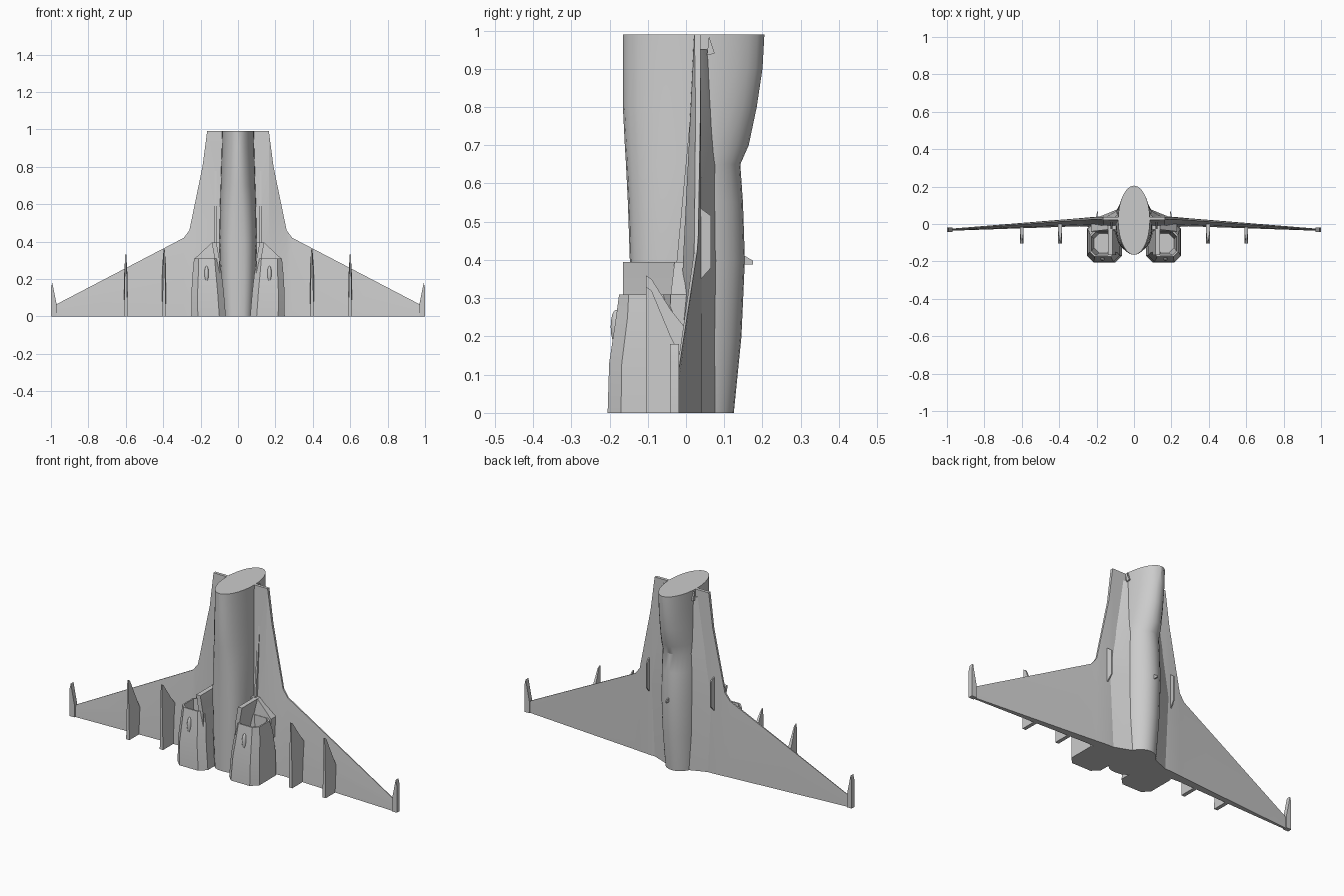
import bpy, bmesh, math

cube = bpy.data.objects.get("Cube")
if cube:
    bpy.data.objects.remove(cube, do_unlink=True)

grey = bpy.data.materials.new("airframe grey")
grey.use_nodes = True
grey.diffuse_color = (0.6, 0.6, 0.6, 1)
grey.node_tree.nodes["Principled BSDF"].inputs["Base Color"].default_value = (0.6, 0.6, 0.6, 1)


def finish(obj, mirror, angle):
    obj.data.materials.append(grey)
    bpy.ops.object.select_all(action="DESELECT")
    obj.select_set(True)
    bpy.context.view_layer.objects.active = obj
    bpy.ops.object.shade_smooth_by_angle(angle=math.radians(angle))
    if mirror:
        obj.modifiers.new("mirror", "MIRROR").use_mirror_merge = False
    return obj


def loft(name, rings, mirror=True, angle=25):
    """Skin a list of equal-length point rings and cap both ends."""
    bm = bmesh.new()
    loops = [[bm.verts.new(p) for p in ring] for ring in rings]
    n = len(loops[0])
    for a, b in zip(loops, loops[1:]):
        for i in range(n):
            j = (i + 1) % n
            bm.faces.new((a[i], a[j], b[j], b[i]))
    bm.faces.new(loops[0])
    bm.faces.new(loops[-1])
    bmesh.ops.recalc_face_normals(bm, faces=bm.faces)
    mesh = bpy.data.meshes.new(name)
    bm.to_mesh(mesh)
    bm.free()
    obj = bpy.data.objects.new(name, mesh)
    bpy.context.collection.objects.link(obj)
    return finish(obj, mirror, angle)


def plate(name, profile, x, half, lean=0, mirror=True):
    """Upright plate: a (y, z) profile extruded across x, optionally leaning."""
    y0 = profile[0][0]
    rings = [[(x + s * half + lean * (y - y0), y, z) for y, z in profile] for s in (-1, 1)]
    return loft(name, rings, mirror)


def body_ring(z, half, top, bottom, mid, boxy):
    """Egg-shaped section: elliptical back, squarer belly."""
    ring = []
    for i in range(28):
        a = 2 * math.pi * i / 28
        c, s = math.cos(a), math.sin(a)
        e = 2 / boxy if s < 0 else 1
        x = half * math.copysign(abs(c) ** e, c)
        y = mid + (top - mid if s > 0 else mid - bottom) * math.copysign(abs(s) ** e, s)
        ring.append((x, y, z))
    return ring


# Fuselage with the canopy fairing at the upper end
loft("fuselage", [body_ring(*r) for r in (
    (0, .085, .125, -.14, .02, 3),
    (.2, .095, .145, -.143, .02, 3),
    (.4, .1, .154, -.147, .02, 2.8),
    (.55, .098, .149, -.152, .02, 2.5),
    (.65, .095, .142, -.157, .02, 2.3),
    (.7, .093, .164, -.16, .02, 2.2),
    (.8, .09, .185, -.165, .02, 2.1),
    (.9, .087, .2, -.165, .02, 2),
    (.99, .085, .205, -.165, .02, 2))], mirror=False)

# Wing with the long root extension: x, leading edge z, upper y, lower y, edge thickness
wing = []
for x, le, up, low, edge in (
        (.03, .99, .04, -.02, .02),
        (.165, .99, .04, -.02, .018),
        (.19, .8, .04, -.018, .015),
        (.26, .46, .034, -.014, .012),
        (.29, .42, .031, -.012, .01),
        (.98, .06, -.025, -.036, .006)):
    mid = (up + low) / 2
    wing.append([(x, up - .002, le), (x, up, le * .6), (x, up, 0),
                 (x, low, 0), (x, low * .6 + mid * .4, le * .4), (x, up - edge, le)])
loft("wing", wing, angle=15)

# Wing tip rail with its forward spike
tip = [(.97, .065), (.993, .18), (1, .15), (1, 0), (.97, 0)]
loft("wing_tip_rail", [[(x, y, z) for x, z in tip] for y in (-.042, -.018)])

# Blended shoulder between the spine and the wing
loft("shoulder_fairing", [[(.04, .02, z), (.05, y, z), (.085, y - .015, z), (w, .037, z), (w, .02, z)]
                          for z, y, w in ((0, .085, .17), (.4, .095, .19), (.65, .09, .15), (.95, .07, .1))])


def nacelle_ring(z, x0, x1, y0, y1, c):
    return [(x0 + c, y0, z), (x1 - c, y0, z), (x1, y0 + c, z), (x1, y1 - c, z),
            (x1 - c, y1, z), (x0 + c, y1, z), (x0, y1 - c, z), (x0, y0 + c, z)]


# Engine nacelle with an open intake duct
loft("nacelle", [nacelle_ring(*r) for r in (
    (0, .065, .25, -.205, .01, .035),
    (.13, .076, .249, -.201, .005, .033),
    (.25, .09, .241, -.183, -.01, .03),
    (.31, .1, .235, -.175, -.035, .025),
    (.31, .108, .227, -.167, -.043, .022),
    (.12, .115, .215, -.155, -.05, .03))])

# Intake splitter, upper ramp and blister
loft("intake_splitter", [[(a, -.165, z), (b, -.165, z), (b, -.03, z), (a, -.03, z)]
                         for z, a, b in ((.2, .095, .112), (.31, .1, .125), (.395, .115, .14))])
loft("intake_ramp", [[(.1, y, z), (x, y, z), (x, .01, z), (.1, .01, z)]
                     for z, x, y in ((.2, .23, -.045), (.31, .23, -.04), (.395, .14, -.03))])
bpy.ops.mesh.primitive_uv_sphere_add(segments=12, ring_count=8)
blister = bpy.context.object
blister.name = "nacelle_blister"
for v in blister.data.vertices:
    v.co = (.168 + .012 * v.co.x, -.183 + .014 * v.co.y, .225 + .045 * v.co.z)
finish(blister, True, 40)

# Underwing pylons, raked forward
for name, x, top, root in (("inner_pylon", .395, .36, .27), ("outer_pylon", .6, .33, .2)):
    out = [(-.105, 0), (-.105, top), (-.09, top - .01), (-.04, root), (0 if x < .5 else -.015, root - .05),
           (0 if x < .5 else -.015, 0)]
    loft(name, [[(x + s * (.003 if z > top - .05 else .01), y, z) for y, z in out] for s in (-1, 1)])

# Small fins and strakes
plate("back_fin", [(.03, .34), (.066, .38), (.066, .515), (.025, .545)], .2, .003, -.15)
plate("root_strake", [(.03, .87), (.02, .87), (-.025, .39), (.03, .39)], .12, .005)
plate("side_vane", [(.06, .985), (.075, .94), (.055, .935)], .09, .004)
plate("spine_antenna", [(.14, .41), (.155, .41), (.175, .398), (.175, .388), (.14, .388)], 0, .003, mirror=False)
